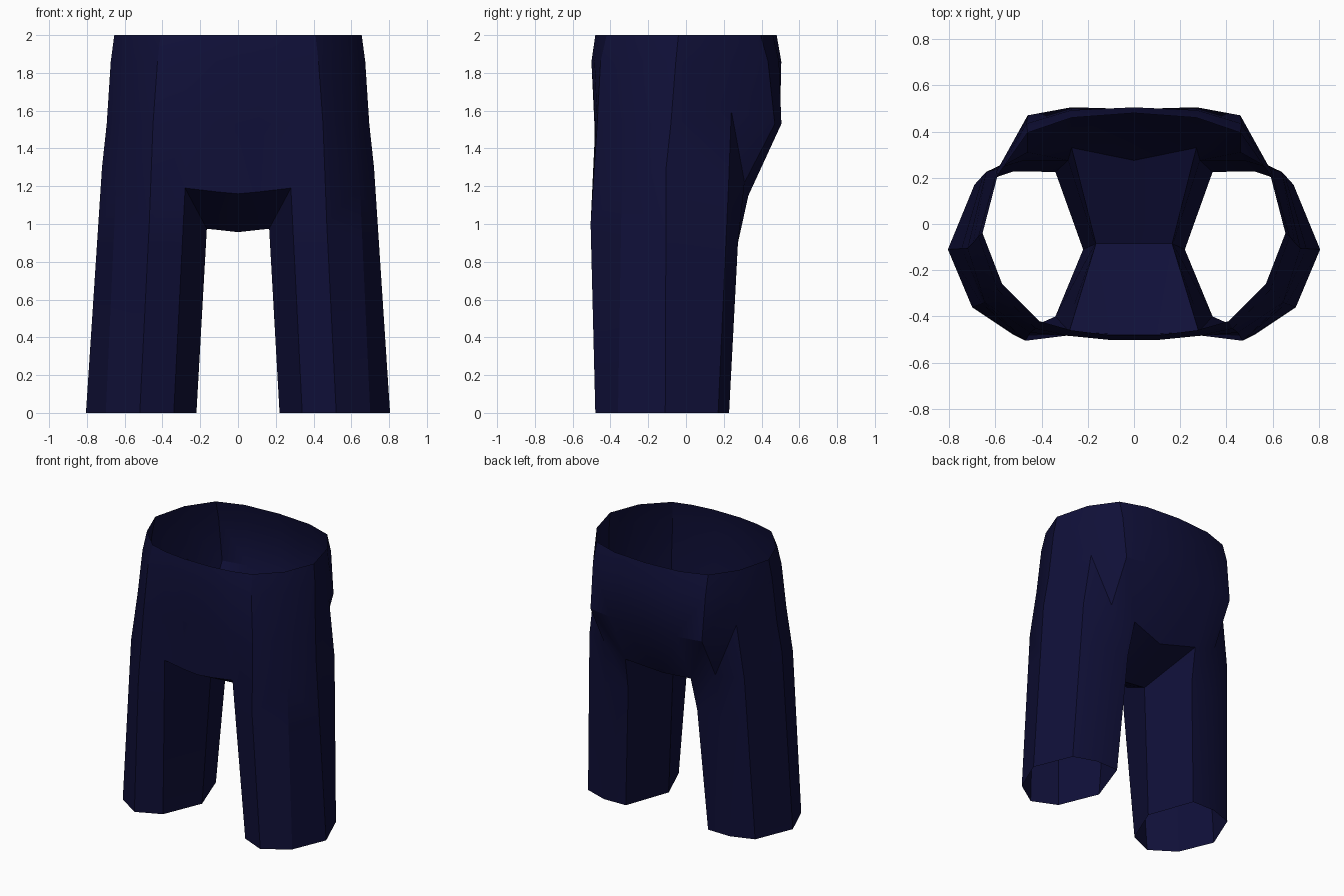
import bpy
import bmesh
from mathutils import Vector

cube = bpy.data.objects.get("Cube")
if cube:
    bpy.data.objects.remove(cube, do_unlink=True)

# One dark cloth colour
cloth = bpy.data.materials.new("dark_navy_cloth")
cloth.use_nodes = True
colour = (0.005, 0.005, 0.04, 1)
cloth.diffuse_color = colour
cloth.node_tree.nodes["Principled BSDF"].inputs["Base Color"].default_value = colour

bm = bmesh.new()


def make_row(points):
    return [bm.verts.new(point) for point in points]


def at_height(z, outline):
    return [Vector((x, y, z)) for x, y in outline]


def bridge(upper, lower, closed=False):
    """Join two rows of equal length with quads."""
    count = len(upper)
    for i in range(count if closed else count - 1):
        j = (i + 1) % count
        bm.faces.new((upper[i], upper[j], lower[j], lower[i]))


# Half outlines, running from the centre front round the side to the centre back
waist = at_height(2, [(0, -.48), (.11, -.48), (.27, -.46), (.41, -.42), (.57, -.26),
                      (.655, -.04), (.59, .21), (.46, .395), (.27, .46), (0, .48)])
seat = at_height(1.53, [(0, -.485), (.11, -.485), (.27, -.48), (.45, -.47), (.62, -.3),
                        (.695, -.08), (.585, .24), (.46, .47), (.27, .505), (0, .497)])
seat[6].z = 1.6

# The belt row bulges a little beyond the straight line from waist to seat
belt = []
for top, bottom in zip(waist, seat):
    point = top.lerp(bottom, .3)
    belt.append(Vector((point.x * 1.01, point.y * 1.04, 1.86)))

# Hip row, where the torso splits into the legs
hip = [Vector(p) for p in [
    (0, -.475, 1.16), (.11, -.475, 1.17), (.28, -.465, 1.19), (.47, -.505, 1), (.645, -.34, 1.2),
    (.72, -.105, 1.3), (.64, .225, 1.2), (.46, .31, 1.22), (.27, .33, 1.15), (0, .275, 1.1)]]

waist_row, belt_row, seat_row, hip_row = [make_row(r) for r in (waist, belt, seat, hip)]
bridge(waist_row, belt_row)
bridge(belt_row, seat_row)
bridge(seat_row, hip_row)

# Crease beneath the seat at the outer back
bmesh.ops.connect_verts(bm, verts=[seat_row[6], hip_row[7]])

# Crotch panel under the torso
crotch_side, crotch_mid = make_row([(.165, -.085, .975), (0, -.085, .957)])
bm.faces.new((hip_row[0], hip_row[1], crotch_side, crotch_mid))
bm.faces.new((hip_row[1], hip_row[2], crotch_side))
bm.faces.new((crotch_mid, crotch_side, hip_row[8], hip_row[9]))

# Leg tube: thigh ring, lower thigh ring and open hem
thigh_row = [crotch_side] + hip_row[2:9]
hem = at_height(0, [(.22, -.11), (.34, -.4), (.52, -.48), (.7, -.36),
                    (.805, -.11), (.69, .17), (.52, .228), (.34, .225)])
lower_thigh = []
for top, bottom in zip(thigh_row, hem):
    lower_thigh.append(bottom.lerp(top.co, .9 / top.co.z))
for back in lower_thigh[-2:]:
    back.y = .275
lower_row = make_row(lower_thigh)
hem_row = make_row(hem)
bridge(thigh_row, lower_row, closed=True)
bridge(lower_row, hem_row, closed=True)

bmesh.ops.recalc_face_normals(bm, faces=bm.faces)

mesh = bpy.data.meshes.new("trousers")
bm.to_mesh(mesh)
bm.free()
mesh.materials.append(cloth)
trousers = bpy.data.objects.new("trousers", mesh)
bpy.context.collection.objects.link(trousers)

# Soft shading on the gentle folds, sharp on the strong ones
bpy.ops.object.select_all(action='DESELECT')
trousers.select_set(True)
bpy.context.view_layer.objects.active = trousers
bpy.ops.object.shade_smooth_by_angle(angle=0.5)

# Mirror the half into the whole garment
mirror = trousers.modifiers.new("mirror", 'MIRROR')
mirror.use_clip = True
